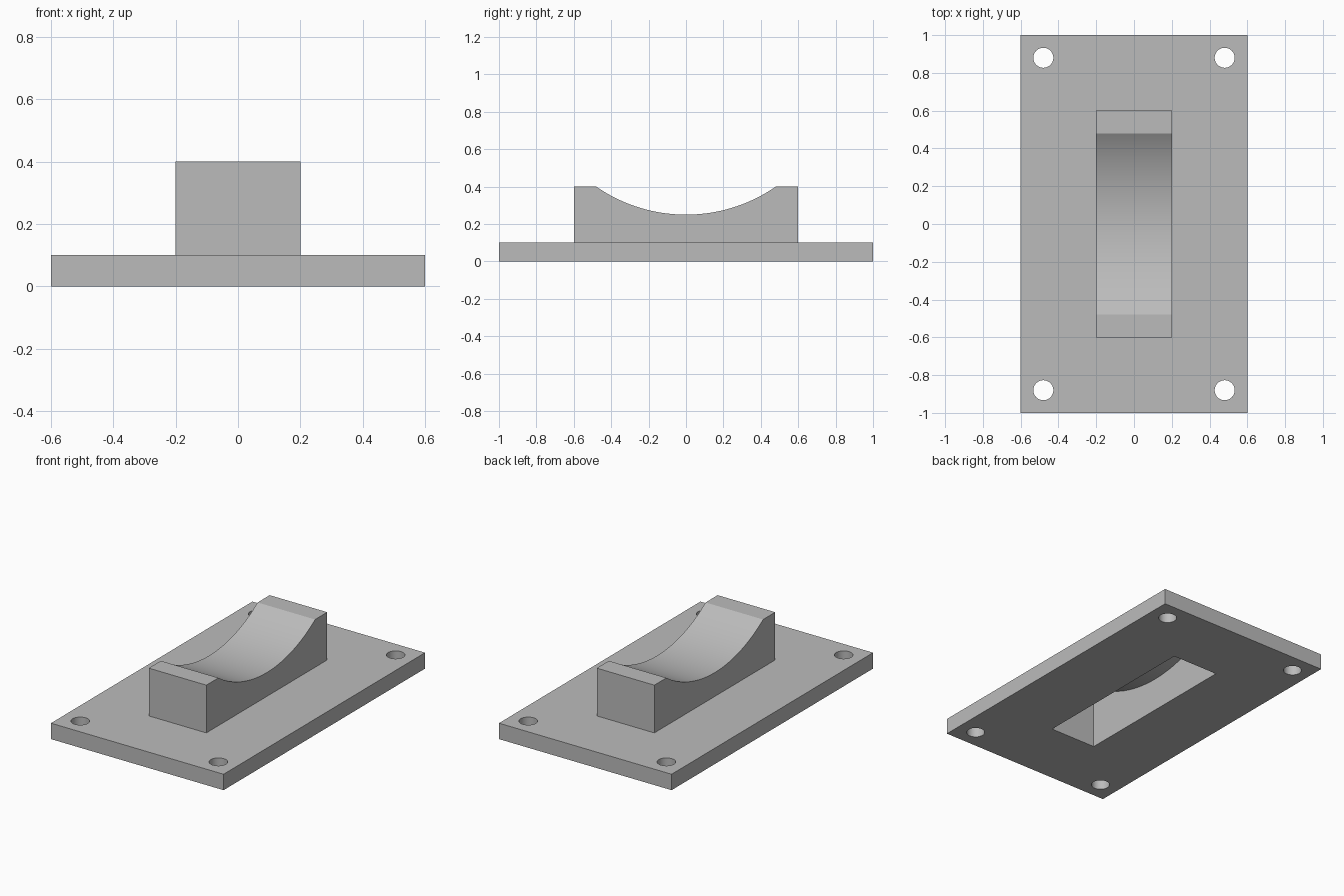
import bpy, bmesh
from math import sqrt, asin, sin, cos, radians

default = bpy.data.objects.get("Cube")
if default:
    bpy.data.objects.remove(default, do_unlink=True)

PLATE_X, PLATE_Y, PLATE_Z = 1.2, 2.0, 0.1
BLOCK_X, BLOCK_Y, BLOCK_Z = 0.4, 1.2, 0.4
WALL = 0.04
SADDLE_R = 0.843            # radius of the cradle arc
SADDLE_Z = 0.25 + SADDLE_R  # height of the arc centre

grey = bpy.data.materials.new("plain grey")
grey.use_nodes = True
COLOUR = (0.5, 0.5, 0.5, 1)
grey.diffuse_color = COLOUR
grey.node_tree.nodes["Principled BSDF"].inputs["Base Color"].default_value = COLOUR


def make_object(name, bm):
    bmesh.ops.recalc_face_normals(bm, faces=bm.faces)
    mesh = bpy.data.meshes.new(name)
    bm.to_mesh(mesh)
    bm.free()
    mesh.materials.append(grey)
    obj = bpy.data.objects.new(name, mesh)
    bpy.context.collection.objects.link(obj)
    return obj


def cradle(name, width, length, bottom, top, radius, steps=48):
    """Block with a concave arc in its top, extruded along x."""
    half = asin(sqrt(radius ** 2 - (SADDLE_Z - top) ** 2) / radius)
    profile = [(-length / 2, bottom), (-length / 2, top)]
    for i in range(steps + 1):
        a = half * (2 * i / steps - 1)
        profile.append((radius * sin(a), SADDLE_Z - radius * cos(a)))
    profile += [(length / 2, top), (length / 2, bottom)]
    bm = bmesh.new()
    face = bm.faces.new([bm.verts.new((-width / 2, y, z)) for y, z in profile])
    side = bmesh.ops.extrude_face_region(bm, geom=[face])
    verts = [g for g in side["geom"] if isinstance(g, bmesh.types.BMVert)]
    bmesh.ops.translate(bm, verts=verts, vec=(width, 0, 0))
    return make_object(name, bm)


def combine(target, other, operation):
    """Apply a boolean and drop the helper."""
    mod = target.modifiers.new(operation.lower(), "BOOLEAN")
    mod.operation, mod.object, mod.solver = operation, other, "EXACT"
    bpy.context.view_layer.objects.active = target
    bpy.ops.object.modifier_apply(modifier=mod.name)
    bpy.data.objects.remove(other, do_unlink=True)


# Base plate
bm = bmesh.new()
bmesh.ops.create_cube(bm, size=1)
bmesh.ops.scale(bm, verts=bm.verts, vec=(PLATE_X, PLATE_Y, PLATE_Z))
bmesh.ops.translate(bm, verts=bm.verts, vec=(0, 0, PLATE_Z / 2))
stand = make_object("cradle_stand", bm)

# Raised cradle block, rooted in the plate
block = cradle("block", BLOCK_X, BLOCK_Y, PLATE_Z / 2, BLOCK_Z, SADDLE_R)
combine(stand, block, "UNION")

# Hollow underside with an even wall
hollow = cradle("hollow_cutter", BLOCK_X - 2 * WALL, BLOCK_Y - 2 * WALL,
                -0.1, BLOCK_Z - WALL, SADDLE_R + WALL)
combine(stand, hollow, "DIFFERENCE")

# Corner screw holes
bm = bmesh.new()
for x in (-0.48, 0.48):
    for y in (-0.88, 0.88):
        hole = bmesh.ops.create_cone(bm, cap_ends=True, segments=48,
                                     radius1=0.053, radius2=0.053, depth=0.5)
        bmesh.ops.translate(bm, verts=hole["verts"], vec=(x, y, 0))
combine(stand, make_object("hole_cutter", bm), "DIFFERENCE")

# Smooth curved faces, crisp edges
bpy.ops.object.select_all(action="DESELECT")
stand.select_set(True)
bpy.context.view_layer.objects.active = stand
bpy.ops.object.shade_smooth_by_angle(angle=radians(20))
